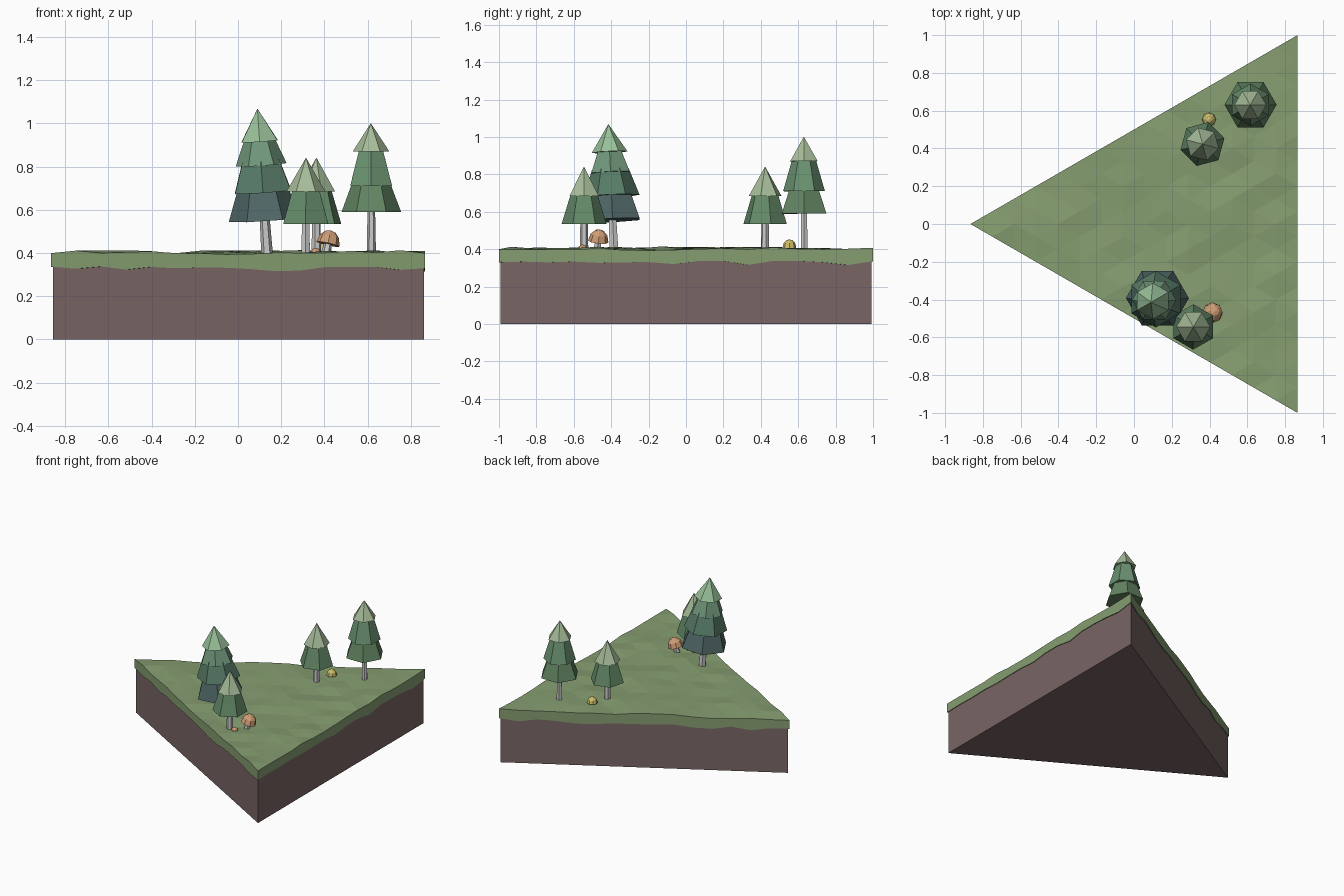
import bpy, math, random
from mathutils import Vector

if "Cube" in bpy.data.objects:
    bpy.data.objects.remove(bpy.data.objects["Cube"])

random.seed(4)
CORNERS = [Vector((-0.866, 0, 0)), Vector((0.866, -1, 0)), Vector((0.866, 1, 0))]
CENTRE = sum(CORNERS, Vector()) / 3


def material(name, rgb):
    m = bpy.data.materials.new(name)
    m.diffuse_color = [((c / 255 + 0.055) / 1.055) ** 2.4 for c in rgb] + [1]
    m.use_nodes = True
    m.node_tree.nodes["Principled BSDF"].inputs["Base Color"].default_value = m.diffuse_color
    return m


def add_mesh(name, verts, faces, mat=None):
    me = bpy.data.meshes.new(name)
    me.from_pydata(verts, [], faces)
    if mat:
        me.materials.append(mat)
    ob = bpy.data.objects.new(name, me)
    bpy.context.collection.objects.link(ob)
    return ob


def loft(name, rings, n, mat=None, base=(0, 0, 0), tip=(0, 0, 1), phase=0.0):
    """Flat-sided lathe of (height, radius) rings along the base-to-tip axis."""
    verts, faces = [], []
    for z, r in rings:
        for i in range(n):
            a = phase + math.tau * i / n
            verts.append((r * math.cos(a), r * math.sin(a), z))
    for k in range(len(rings) - 1):
        for i in range(n):
            j = (i + 1) % n
            faces.append((k * n + i, k * n + j, (k + 1) * n + j, (k + 1) * n + i))
    faces.append(tuple(reversed(range(n))))
    faces.append(tuple(range(len(verts) - n, len(verts))))
    ob = add_mesh(name, verts, faces, mat)
    ob.location = base
    ob.rotation_mode = 'QUATERNION'
    axis = Vector(tip) - Vector(base)
    ob.rotation_quaternion = Vector((0, 0, 1)).rotation_difference(axis)
    return ob


grass = material("grass", (134, 158, 113))
soil = material("soil", (122, 101, 101))

# soil block
inner = [CENTRE + (c - CENTRE) * 0.991 for c in CORNERS]
add_mesh("soil_block", [c + Vector((0, 0, z)) for z in (0, 0.36) for c in inner],
         [(2, 1, 0), (3, 4, 5)] + [(i, (i + 1) % 3, (i + 1) % 3 + 3, i + 3) for i in range(3)], soil)

# uneven turf: triangular grid on top, wavy skirt and a lip tucked under it
N = 15
verts, faces, idx = [], [], {}
for i in range(N + 1):
    for j in range(N + 1 - i):
        p = (CORNERS[0] * (N - i - j) + CORNERS[1] * i + CORNERS[2] * j) / N
        p.z = 0.403 + 0.004 * math.sin(7 * p.x + 4 * p.y) + random.uniform(-0.008, 0.008)
        idx[i, j] = len(verts)
        verts.append(p)
for i in range(N):
    for j in range(N - i):
        faces.append((idx[i, j], idx[i + 1, j], idx[i, j + 1]))
        if i + j < N - 1:
            faces.append((idx[i + 1, j], idx[i + 1, j + 1], idx[i, j + 1]))
border = ([idx[i, 0] for i in range(N)] + [idx[N - j, j] for j in range(N)]
          + [idx[0, N - j] for j in range(N)])
M, start = len(border), len(verts)
skirt = [Vector((verts[b].x, verts[b].y, 0.326 + random.uniform(-0.012, 0.012))) for b in border]
lip = []
for p in skirt:
    q = CENTRE + (p - CENTRE) * 0.975
    q.z = p.z
    lip.append(q)
verts += skirt + lip
for k in range(M):
    m = (k + 1) % M
    faces.append((border[m], border[k], start + k, start + m))
    faces.append((start + m, start + k, start + M + k, start + M + m))
add_mesh("grass_turf", verts, faces, grass)


# fir trees: grey trunk, leafy tiers given as (bottom height, radius, colour), low to high
def tree(name, base, tip, tiers, phase, trunk_r):
    length = (Vector(tip) - Vector(base)).length
    z0 = base[2]
    loft(name + "_trunk", [(0, trunk_r), (tiers[0][0] - z0 + 0.08, trunk_r * 0.8)], 6,
         None, base, tip, phase)
    for k, (z, r, rgb) in enumerate(tiers):
        last = k == len(tiers) - 1
        top = (length, 0.001) if last else (tiers[k + 1][0] - z0 + 0.02, r - 0.052)
        loft(f"{name}_tier_{k + 1}", [(z - z0, r), top], 6,
             material(f"{name}_leaf_{k + 1}", rgb), base, tip, phase + k * math.pi / 6)


PALE = (166, 188, 153)
tree("tall_tree", (0.135, -0.385, 0.39), (0.09, -0.415, 1.067),
     [(0.555, 0.167, (80, 104, 102)), (0.685, 0.15, (88, 124, 104)),
      (0.81, 0.118, (114, 152, 124)), (0.92, 0.096, (152, 192, 153))], 0, 0.027)
tree("corner_tree", (0.618, 0.632, 0.39), (0.615, 0.63, 1.0),
     [(0.59, 0.138, (98, 132, 98)), (0.71, 0.112, (106, 146, 112)),
      (0.87, 0.085, PALE)], 0, 0.021)
for name, base, tip, ph in (
        ("small_tree", (0.362, 0.423, 0.39), (0.363, 0.423, 0.84), 0.26),
        ("edge_tree", (0.313, -0.545, 0.39), (0.315, -0.545, 0.84), 0.52)):
    tree(name, base, tip, [(0.535, 0.12, (100, 138, 104)), (0.685, 0.09, PALE)], ph, 0.023)


# mushrooms: faceted dome cap on a short stem
def mushroom(name, base, tip, r, rgb):
    h = (Vector(tip) - Vector(base)).length
    dome = min(r * 1.2, h * 0.8)
    loft(name + "_stem", [(0, r * 0.4), (h - dome * 0.6, r * 0.32)], 6, None, base, tip)
    rings = [(h - dome + dome * math.sin(a), max(r * math.cos(a), 0.001))
             for a in (0, math.radians(35), math.radians(65), math.pi / 2)]
    loft(name + "_cap", rings, 8, material(name + "_cap", rgb), base, tip)


mushroom("large_mushroom", (0.405, -0.475, 0.39), (0.43, -0.462, 0.505), 0.055, (208, 158, 118))
mushroom("tiny_mushroom", (0.36, -0.553, 0.39), (0.36, -0.553, 0.424), 0.026, (208, 158, 118))
mushroom("yellow_mushroom", (0.397, 0.553, 0.39), (0.398, 0.553, 0.452), 0.037, (204, 188, 105))
